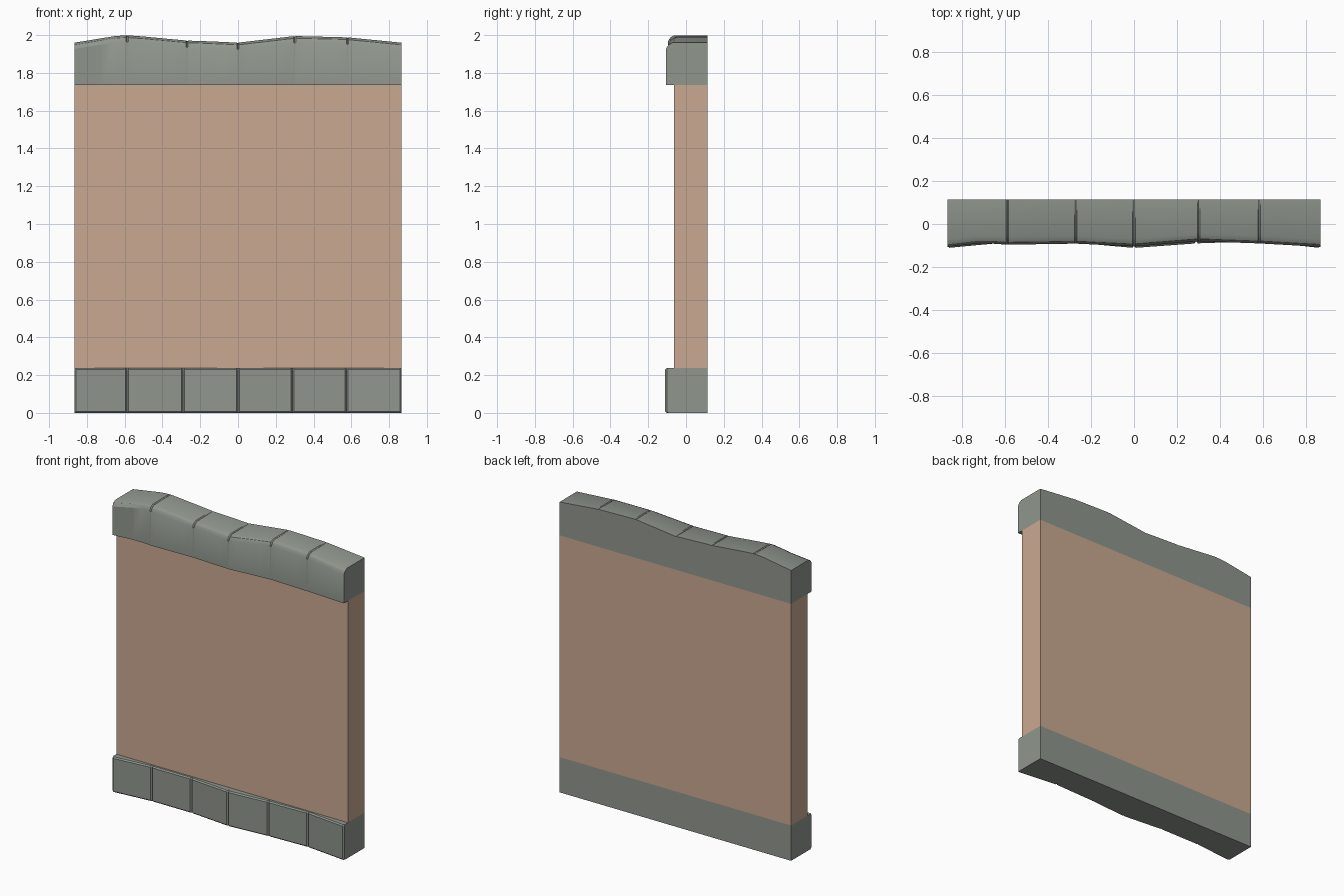
import bpy, bmesh, math

if "Cube" in bpy.data.objects:
    bpy.data.objects.remove(bpy.data.objects["Cube"])

BACK, HALF = 0.114, 0.865


def material(name, rgb):
    m = bpy.data.materials.new(name)
    m.diffuse_color = (*rgb, 1)
    m.use_nodes = True
    m.node_tree.nodes["Principled BSDF"].inputs["Base Color"].default_value = m.diffuse_color
    return m


stone = material("grey stone", (0.28, 0.305, 0.27))
plaster = material("tan plaster", (0.59, 0.395, 0.285))


def lerp(points, x):
    for (x0, v0), (x1, v1) in zip(points, points[1:]):
        if x <= x1:
            return v0 + (v1 - v0) * (x - x0) / (x1 - x0)
    return points[-1][1]


def loft(name, sections, mat, smooth=False):
    """Skin a row of closed (x, y, z) profiles and cap both ends."""
    bm = bmesh.new()
    rings = [[bm.verts.new(p) for p in s] for s in sections]
    n = len(rings[0])
    for a, b in zip(rings, rings[1:]):
        for i in range(n):
            j = (i + 1) % n
            bm.faces.new((a[i], a[j], b[j], b[i]))
    bm.faces.new(rings[0])
    bm.faces.new(rings[-1])
    bmesh.ops.recalc_face_normals(bm, faces=bm.faces)
    me = bpy.data.meshes.new(name)
    bm.to_mesh(me)
    bm.free()
    me.materials.append(mat)
    if smooth:
        me.shade_smooth()
        me.set_sharp_from_angle(angle=math.radians(30))
    ob = bpy.data.objects.new(name, me)
    bpy.context.collection.objects.link(ob)
    return ob


def stations(joints, gap, inner):
    """x positions along the row, flagged 1 at each joint between stones."""
    out = [(joints[0], 1)]
    for a, b in zip(joints, joints[1:]):
        out.append((a + gap, 0))
        out += [(a + (b - a) * k / (inner + 1), 0) for k in range(1, inner + 1)]
        out += [(b - gap, 0), (b, 1)]
    return out


# Plaster wall panel
loft("wall_panel", [[(x, BACK, 0.238), (x, -0.063, 0.238),
                     (x, -0.063, 1.735), (x, BACK, 1.735)] for x in (-HALF, HALF)], plaster)

# Base course: six bevelled stones with a wavy front
base_front = [(-HALF, -0.111), (-0.587, -0.085), (-0.29, -0.085), (0, -0.111),
              (0.288, -0.09), (0.575, -0.08), (HALF, -0.111)]
b, h = 0.008, 0.238
rows = []
for x, joint in stations([p[0] for p in base_front], 0.008, 0):
    f = lerp(base_front, x) + 0.01 * joint
    rows.append([(x, BACK, 0), (x, f + b, 0), (x, f, b), (x, f, h - b), (x, f + b, h), (x, BACK, h)])
loft("base_stones", rows, stone)

# Coping: six worn stones with an undulating top and rounded front edge
cap_joints = [-HALF, -0.587, -0.27, 0, 0.3, 0.58, HALF]
cap_top = [(-HALF, 1.96), (-0.62, 2.0), (-0.56, 1.998), (-0.27, 1.971), (-0.15, 1.967),
           (0, 1.96), (0.3, 1.995), (0.58, 1.988), (HALF, 1.96)]
cap_front = [(-HALF, -0.106), (-0.7, -0.088), (-0.587, -0.096), (-0.27, -0.091), (0, -0.104),
             (0.3, -0.08), (0.58, -0.09), (HALF, -0.106)]
rows = []
for x, joint in stations(cap_joints, 0.006, 3):
    f, t = lerp(cap_front, x), lerp(cap_top, x)
    dip = 0.005 if joint and abs(x) < HALF else 0
    rows.append([(x, BACK, 1.735), (x, f, 1.735), (x, f, t - 0.033 - dip),
                 (x, f + 0.012 + dip, t - 0.012 - dip), (x, f + 0.035 + dip, t - dip),
                 (x, BACK, t - dip * 0.5)])
loft("coping_stones", rows, stone, smooth=True)
